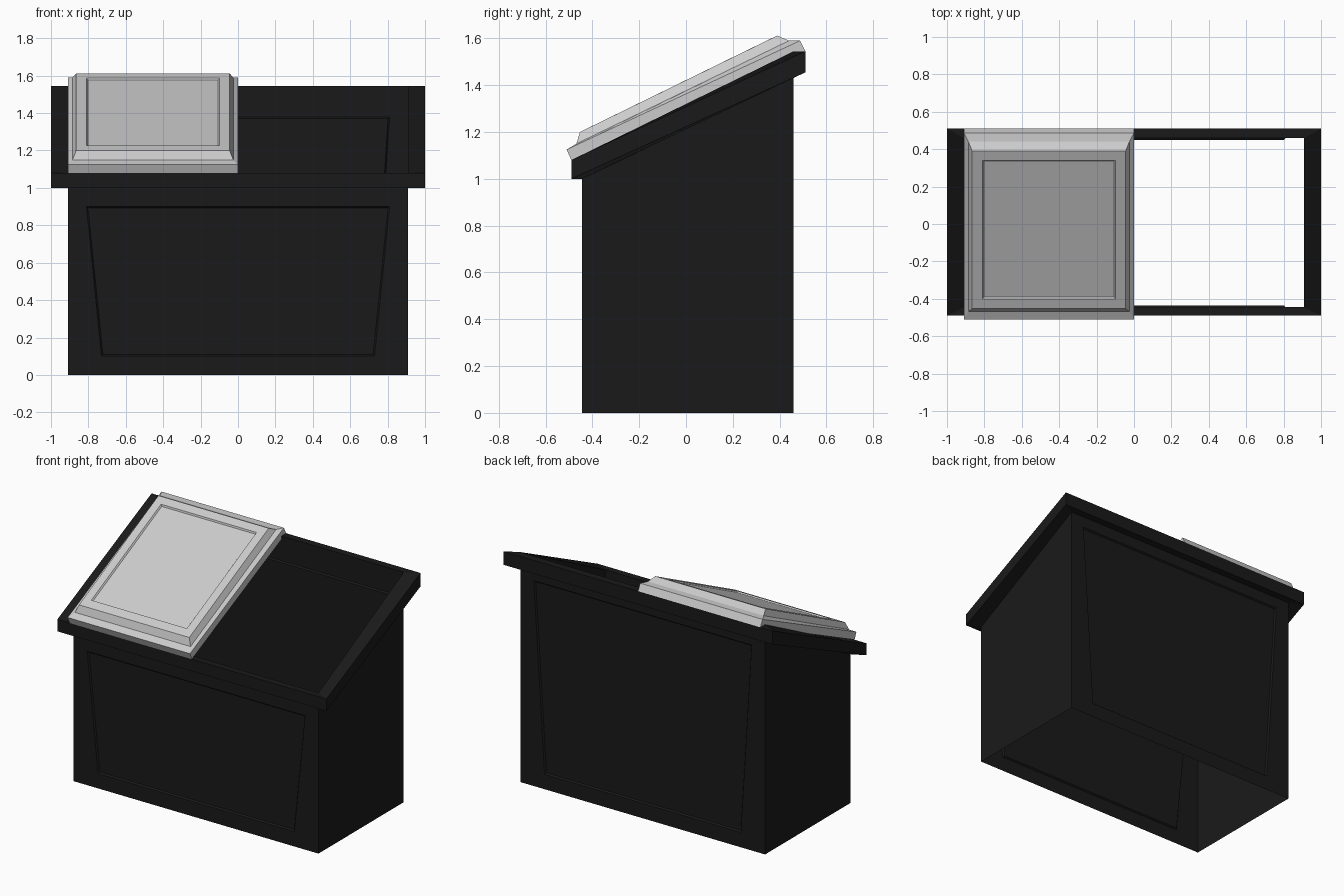
import bpy, bmesh

if "Cube" in bpy.data.objects:
    bpy.data.objects.remove(bpy.data.objects["Cube"])


def loop(bm, x0, x1, front, back):
    """Four corners, counter-clockwise from above; front/back are (y, z)."""
    pts = [(x0, *front), (x1, *front), (x1, *back), (x0, *back)]
    return [bm.verts.new(p) for p in pts]


def bridge(bm, a, b, skip=()):
    for i in range(4):
        if i not in skip:
            j = (i + 1) % 4
            bm.faces.new((a[i], a[j], b[j], b[i]))


def finish(bm, name, colour=None):
    mesh = bpy.data.meshes.new(name)
    bm.to_mesh(mesh)
    bm.free()
    obj = bpy.data.objects.new(name, mesh)
    bpy.context.collection.objects.link(obj)
    if colour:
        mat = bpy.data.materials.new(name + "_colour")
        mat.diffuse_color = colour
        mat.use_nodes = True
        mat.node_tree.nodes["Principled BSDF"].inputs["Base Color"].default_value = mat.diffuse_color
        mesh.materials.append(mat)
    return obj


def pressed_wall(bm, corners, s, y, z_top, depth=0.01):
    """Front (s=1) or back (s=-1) wall with a tapered panel pressed inward."""
    def panel(inset, yy):
        t, b = 0.81 - inset, 0.73 - inset
        lo, hi = 0.10 + inset, z_top - inset
        return [bm.verts.new((s * x, yy, z)) for x, z in
                ((-b, lo), (b, lo), (t, hi), (-t, hi))]
    outer, inner = panel(0, y), panel(0.008, y + s * depth)
    bridge(bm, corners, outer)
    bridge(bm, outer, inner)
    bm.faces.new(inner)


# Bin body: open-bottomed shell with a projecting sloped rim
bm = bmesh.new()
YF, YB = -0.445, 0.46
base = loop(bm, -0.91, 0.91, (YF, 0), (YB, 0))
neck = loop(bm, -0.91, 0.91, (YF, 1.0), (YB, 1.455))
rim_low = loop(bm, -1, 1, (-0.49, 1.0), (0.51, 1.455))
rim_high = loop(bm, -1, 1, (-0.49, 1.08), (0.51, 1.545))
mouth = loop(bm, -0.91, 0.91, (YF, 1.08), (YB, 1.545))
bridge(bm, base, neck, skip=(0, 2))
for a, b in ((neck, rim_low), (rim_low, rim_high), (rim_high, mouth), (mouth, neck)):
    bridge(bm, a, b)
pressed_wall(bm, [base[0], base[1], neck[1], neck[0]], 1, YF, 0.90)
pressed_wall(bm, [base[2], base[3], neck[3], neck[2]], -1, YB, 1.38)
finish(bm, "bin_body", (0.01, 0.01, 0.01, 1))

# Lid: flange, raised tier and recessed centre panel over the left half
bm = bmesh.new()
rings = [
    (-0.91, 0.0, (-0.49, 1.08), (0.51, 1.545)),
    (-0.91, 0.0, (-0.51, 1.125), (0.487, 1.59)),
    (-0.885, -0.025, (-0.468, 1.15), (0.44, 1.59)),
    (-0.865, -0.045, (-0.453, 1.20), (0.39, 1.612)),
    (-0.81, -0.10, (-0.40, 1.226), (0.34, 1.588)),
    (-0.803, -0.107, (-0.391, 1.220), (0.337, 1.576)),
]
loops = [loop(bm, *r) for r in rings]
for a, b in zip(loops, loops[1:]):
    bridge(bm, a, b)
bm.faces.new(loops[-1])
finish(bm, "lid")
